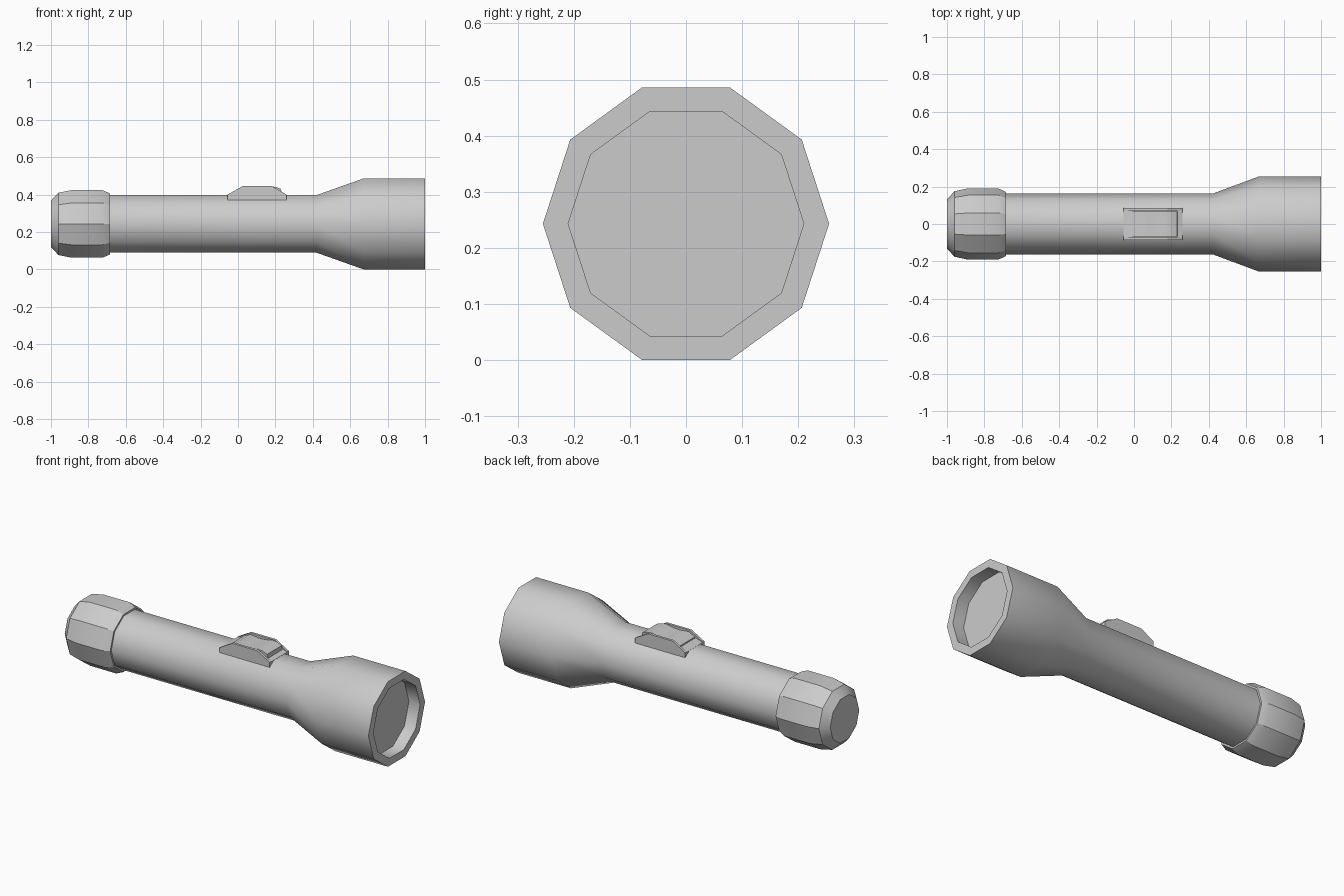
import bpy, bmesh, math

if "Cube" in bpy.data.objects:
    bpy.data.objects.remove(bpy.data.objects["Cube"])

AXIS_Z = 0.243
SIDES = 10


def finish(name, bm, angle):
    bmesh.ops.recalc_face_normals(bm, faces=bm.faces)
    me = bpy.data.meshes.new(name)
    bm.to_mesh(me)
    bm.free()
    ob = bpy.data.objects.new(name, me)
    bpy.context.collection.objects.link(ob)
    bpy.ops.object.select_all(action='DESELECT')
    ob.select_set(True)
    bpy.context.view_layer.objects.active = ob
    bpy.ops.object.shade_smooth_by_angle(angle=math.radians(angle))
    return ob


def lathe(name, profile, angle=40):
    """Ten-sided turned part along x from (x, radius) points, capped at both ends."""
    bm = bmesh.new()
    rings = []
    for x, r in profile:
        rings.append([bm.verts.new((x, r * math.cos(a), AXIS_Z + r * math.sin(a)))
                      for a in (2 * math.pi * i / SIDES for i in range(SIDES))])
    for a, b in zip(rings, rings[1:]):
        for i in range(SIDES):
            j = (i + 1) % SIDES
            bm.faces.new((a[i], a[j], b[j], b[i]))
    bm.faces.new(rings[0])
    bm.faces.new(rings[-1])
    return finish(name, bm, angle)


def extrude(name, profile, y0, y1, angle=20):
    """Side outline of (x, z) points extruded across y."""
    bm = bmesh.new()
    a = [bm.verts.new((x, y0, z)) for x, z in profile]
    b = [bm.verts.new((x, y1, z)) for x, z in profile]
    n = len(a)
    for i in range(n):
        j = (i + 1) % n
        bm.faces.new((a[i], a[j], b[j], b[i]))
    bm.faces.new(a)
    bm.faces.new(b)
    return finish(name, bm, angle)


# Barrel and flared head with recessed lens
lathe("barrel_and_head", [(-0.70, 0.162), (0.42, 0.162), (0.67, 0.255), (1.0, 0.255),
                          (1.0, 0.21), (0.93, 0.21)])

# Rounded tail cap with chamfered collar
lathe("tail_cap", [(-1.0, 0.131), (-0.96, 0.175), (-0.89, 0.19), (-0.725, 0.19),
                   (-0.685, 0.172)], 30)

# Switch housing: two side rails and a lower deck between them
rail = [(-0.055, 0.37), (0.26, 0.37), (0.26, 0.40), (0.18, 0.445), (0.025, 0.445), (-0.055, 0.40)]
for side, s in (("left", 1), ("right", -1)):
    extrude("switch_rail_" + side, rail, s * 0.072, s * 0.086)
deck = [(-0.055, 0.37), (0.26, 0.37), (0.26, 0.398), (0.19, 0.422), (0.02, 0.422), (-0.055, 0.398)]
extrude("switch_deck", deck, -0.072, 0.072)

# Sliding button with a thumb dip
button = [(-0.01, 0.39), (-0.01, 0.42), (0.03, 0.440), (0.08, 0.434), (0.13, 0.436),
          (0.17, 0.445), (0.205, 0.440), (0.23, 0.43), (0.236, 0.39)]
extrude("switch_button", button, -0.066, 0.066, 35)
